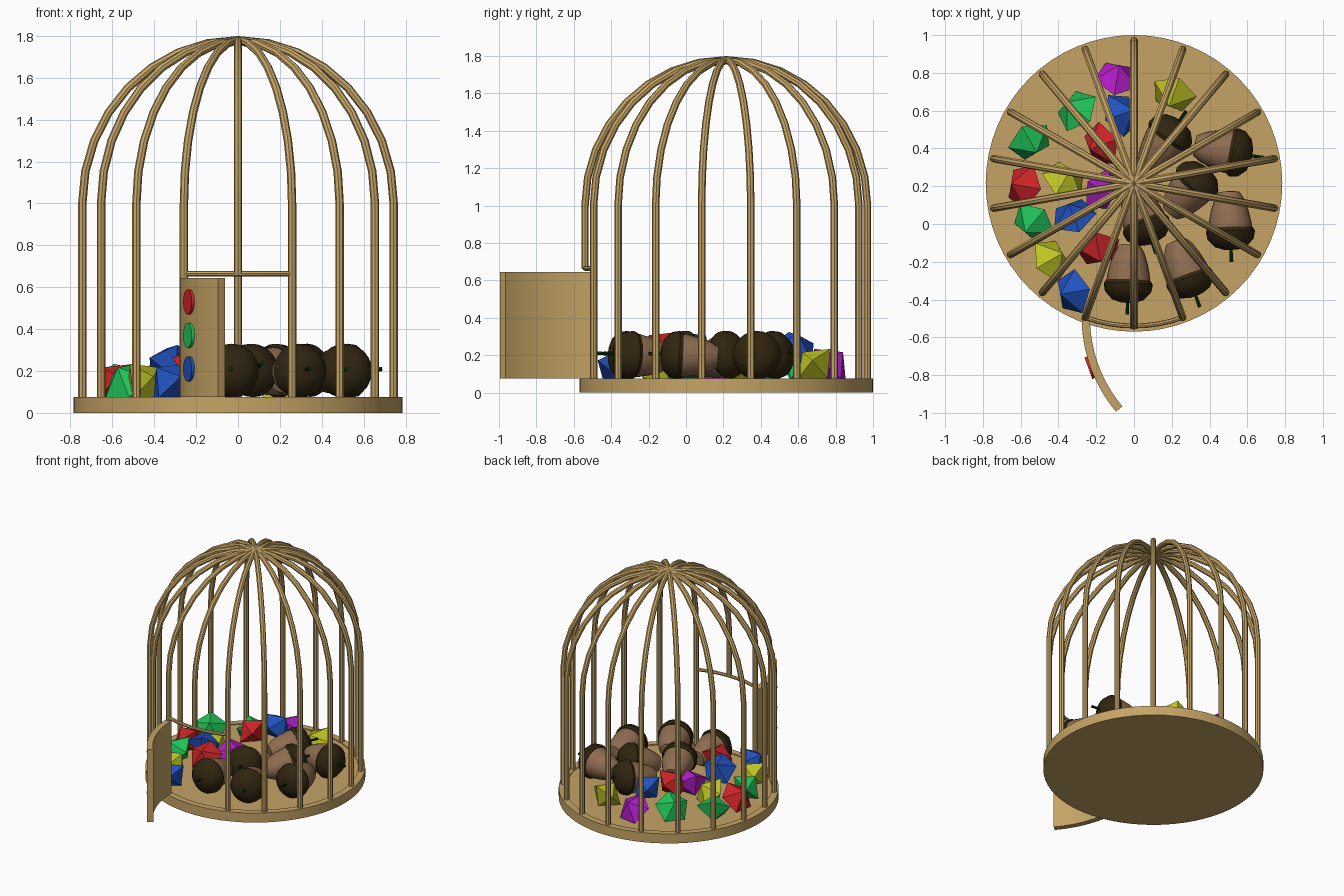
import bpy, bmesh, math
from math import cos, sin, pi, radians
from mathutils import Vector, Matrix

if "Cube" in bpy.data.objects:
    bpy.data.objects.remove(bpy.data.objects["Cube"])


def material(name, rgb):
    m = bpy.data.materials.new(name)
    m.use_nodes = True
    m.diffuse_color = (*rgb, 1)
    m.node_tree.nodes["Principled BSDF"].inputs["Base Color"].default_value = (*rgb, 1)
    return m


TAN = material("tan wood", (0.56, 0.37, 0.13))
BROWN = material("nut brown", (0.27, 0.15, 0.08))
DARK = material("dark bark", (0.03, 0.018, 0.005))
STEM = material("stem green", (0.002, 0.03, 0.004))
RED = material("red", (0.6, 0.017, 0.02))
GREEN = material("green", (0.015, 0.56, 0.1))
BLUE = material("blue", (0.015, 0.085, 0.52))
YELLOW = material("yellow", (0.52, 0.55, 0.018))
PURPLE = material("purple", (0.45, 0.013, 0.58))

CY = 0.215       # cage axis in y
R = 0.755        # radius of the bar ring
FLOOR = 0.068
DOOR_TOP = 0.645


def finish(bm, name, mat, smooth=True, matrix=None):
    bmesh.ops.remove_doubles(bm, verts=bm.verts, dist=1e-5)
    bmesh.ops.recalc_face_normals(bm, faces=bm.faces)
    me = bpy.data.meshes.new(name)
    bm.to_mesh(me)
    bm.free()
    ob = bpy.data.objects.new(name, me)
    bpy.context.collection.objects.link(ob)
    me.materials.append(mat)
    if matrix:
        ob.matrix_world = matrix
    if smooth:
        smooth_object(ob)
    return ob


def smooth_object(ob):
    bpy.ops.object.select_all(action="DESELECT")
    ob.select_set(True)
    bpy.context.view_layer.objects.active = ob
    bpy.ops.object.shade_smooth_by_angle(angle=radians(35))


def lathe(name, profile, mat, steps, matrix):
    bm = bmesh.new()
    vs = [bm.verts.new((r, 0, z)) for r, z in profile]
    es = [bm.edges.new(pair) for pair in zip(vs, vs[1:])]
    bmesh.ops.spin(bm, geom=vs + es, cent=(0, 0, 0), axis=(0, 0, 1),
                   angle=2 * pi, steps=steps)
    bmesh.ops.dissolve_degenerate(bm, edges=bm.edges, dist=1e-6)
    return finish(bm, name, mat, True, matrix)


def tube(name, points, radius, mat):
    cu = bpy.data.curves.new(name, "CURVE")
    cu.dimensions = "3D"
    cu.bevel_depth = radius
    cu.bevel_resolution = 2
    cu.use_fill_caps = True
    sp = cu.splines.new("POLY")
    sp.points.add(len(points) - 1)
    for p, co in zip(sp.points, points):
        p.co = (*co, 1)
    ob = bpy.data.objects.new(name, cu)
    bpy.context.collection.objects.link(ob)
    cu.materials.append(mat)
    bpy.ops.object.select_all(action="DESELECT")
    ob.select_set(True)
    bpy.context.view_layer.objects.active = ob
    bpy.ops.object.convert(target="MESH")
    smooth_object(bpy.context.view_layer.objects.active)


# Round base with a low rim
lathe("base", [(0, 0), (0.785, 0), (0.785, 0.075), (0.735, 0.075),
               (0.735, FLOOR), (0, FLOOR)], TAN, 64, Matrix.Translation((0, CY, 0)))

# Cage bars, curving in to the crown; the front one stops above the doorway
for k in range(18):
    a = radians(270 + 20 * k)
    start = DOOR_TOP + 0.02 if k == 0 else 0.06
    path = [(R, start)]
    path += [(R * cos(t), 1 + 0.78 * sin(t)) for t in [i * pi / 16 for i in range(9)]]
    tube(f"bar_{k + 1}", [(r * cos(a), CY + r * sin(a), z) for r, z in path], 0.02, TAN)

# Rail over the doorway
rail = [radians(250 + 5 * i) for i in range(9)]
tube("doorway_rail", [(R * cos(a), CY + R * sin(a), DOOR_TOP + 0.02) for a in rail], 0.013, TAN)

# Curved door, swung open about its hinge
DX, DY = 0.5, -0.494
bm = bmesh.new()
arc = [radians(180 + 2.5 * i) for i in range(17)]
outline = [(R + 0.022, a) for a in arc] + [(R - 0.022, a) for a in reversed(arc)]
face = bm.faces.new([bm.verts.new((DX + r * cos(a), DY + r * sin(a), 0.075)) for r, a in outline])
grown = bmesh.ops.extrude_face_region(bm, geom=[face])
bmesh.ops.translate(bm, vec=(0, 0, DOOR_TOP - 0.075),
                    verts=[g for g in grown["geom"] if isinstance(g, bmesh.types.BMVert)])
finish(bm, "door", TAN)

# Three round buttons on the door
out = Vector((cos(radians(200)), sin(radians(200)), 0))
for name, z, mat in (("top", 0.53, RED), ("middle", 0.37, GREEN), ("bottom", 0.21, BLUE)):
    at = Vector((DX, DY, z)) + out * (R + 0.022)
    turn = out.to_track_quat("Z", "Y").to_matrix().to_4x4()
    lathe(f"{name}_button", [(0, -0.01), (0.06, -0.01), (0.06, 0.012), (0, 0.012)],
          mat, 24, Matrix.Translation(at) @ turn)


# Gems: five-sided double pyramids lying on one facet
def gem(name, x, y, yaw, lift, mat):
    bm = bmesh.new()
    tips = [bm.verts.new((0, 0, s * 0.1)) for s in (1, -1)]
    ring = [bm.verts.new((0.125 * cos(a), 0.125 * sin(a), 0))
            for a in [radians(36 + 72 * i) for i in range(5)]]
    for i in range(5):
        for tip in tips:
            bm.faces.new((ring[i], ring[(i + 1) % 5], tip))
    pose = (Matrix.Translation((x, y, 0.146 + lift)) @ Matrix.Rotation(radians(yaw), 4, "Z")
            @ Matrix.Rotation(radians(45), 4, "Y"))
    finish(bm, name, mat, False, pose)


UP = 0.09
gems = [
    (-0.09, 0.77, 80, 0, PURPLE), (0.21, 0.69, 250, 0, YELLOW),
    (-0.30, 0.60, 140, 0, GREEN), (-0.07, 0.58, 20, UP, BLUE),
    (-0.55, 0.44, 300, 0, GREEN), (-0.17, 0.42, 200, UP, RED),
    (-0.58, 0.20, 170, 0, RED), (-0.37, 0.23, 60, 0, YELLOW),
    (-0.17, 0.18, 330, 0, PURPLE), (-0.53, 0.01, 230, 0, GREEN),
    (-0.32, 0.04, 110, UP, BLUE), (-0.44, -0.19, 30, 0, YELLOW),
    (-0.19, -0.13, 280, UP, RED), (-0.32, -0.36, 190, 0, BLUE),
]
for i, (x, y, yaw, lift, mat) in enumerate(gems):
    gem(f"gem_{i + 1}", x, y, yaw, lift, mat)


# Acorns lying down: nut, cap and stem share one axis
def acorn(n, x, y, heading, pitch):
    h, p = radians(heading), radians(pitch)
    axis = Vector((cos(h) * cos(p), sin(h) * cos(p), sin(p)))
    pose = Matrix.Translation((x, y, 0.2)) @ axis.to_track_quat("Z", "Y").to_matrix().to_4x4()
    lathe(f"acorn_nut_{n}", [(0, -0.205), (0.055, -0.2), (0.08, -0.16), (0.1, -0.1),
                             (0.115, -0.03), (0.115, 0.02), (0, 0.02)], BROWN, 24, pose)
    lathe(f"acorn_cap_{n}", [(0, -0.005), (0.12, -0.01), (0.13, 0.01), (0.122, 0.05),
                             (0.085, 0.09), (0.04, 0.105), (0, 0.108)], DARK, 24, pose)
    lathe(f"acorn_stem_{n}", [(0, 0.1), (0.008, 0.1), (0.01, 0.17), (0, 0.17)], STEM, 8, pose)


acorns = [
    (-0.03, -0.31, 268, 4), (0.29, -0.28, 290, 4), (0.51, -0.03, 272, 3),
    (0.52, 0.38, 350, 3), (0.18, 0.46, 55, 8), (0.32, 0.21, 50, 14),
    (0.06, 0.0, 290, 12),
]
for i, spec in enumerate(acorns):
    acorn(i + 1, *spec)
